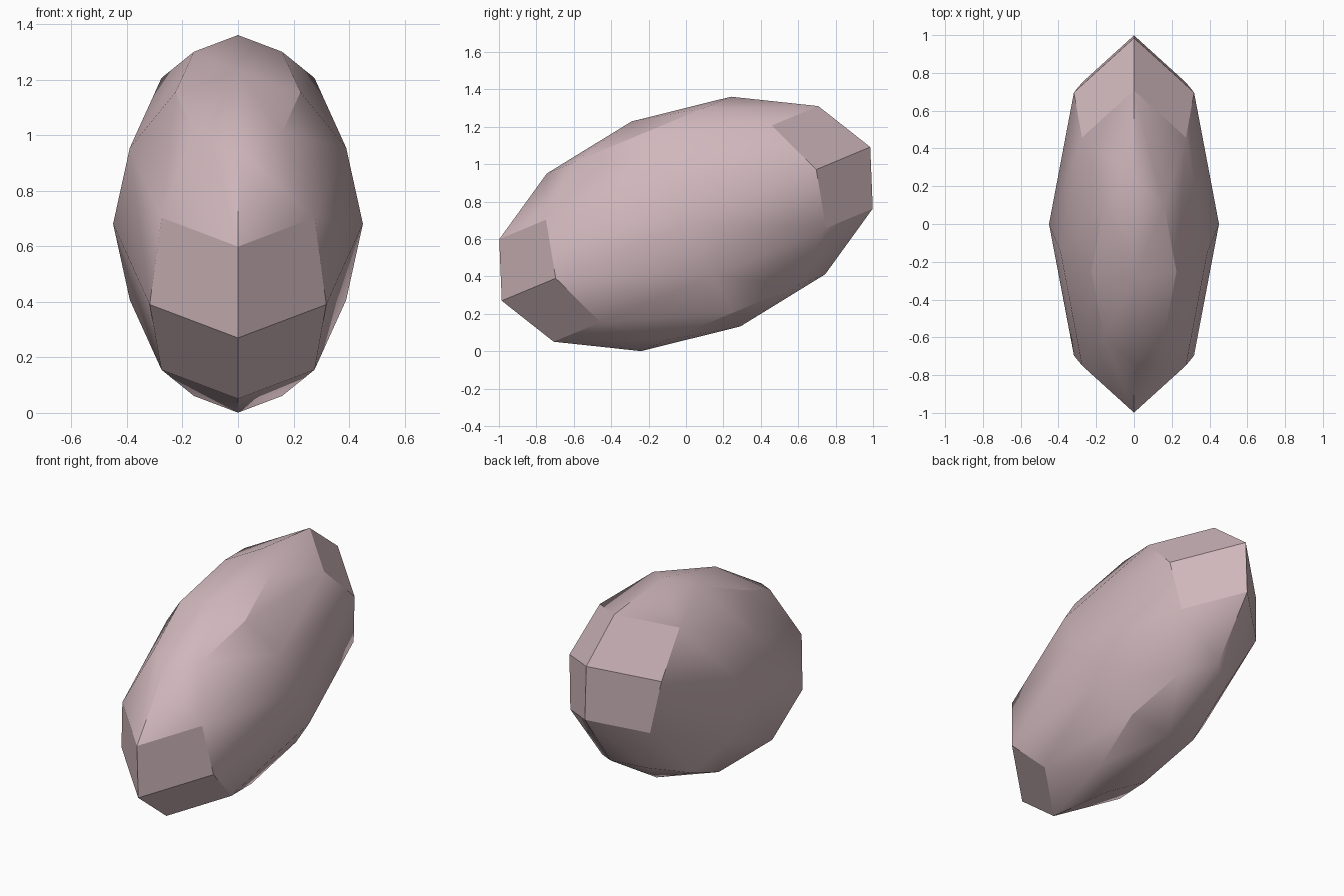
import bpy, bmesh, math
from mathutils import Matrix

if "Cube" in bpy.data.objects:
    bpy.data.objects.remove(bpy.data.objects["Cube"], do_unlink=True)

# Dusty pink material
mat = bpy.data.materials.new("dusty_pink")
mat.use_nodes = True
colour = (0.63, 0.474, 0.503, 1.0)
mat.diffuse_color = colour
mat.node_tree.nodes["Principled BSDF"].inputs["Base Color"].default_value = colour

# Low-poly sphere, stretched and leaned into a flattened, tilted pebble:
# matrix columns are the half-width, the long axis and the pole axis
stretch = Matrix(((0.45, 0.0,    0.0,   0.0),
                  (0.0,  0.985, -0.291, 0.0),
                  (0.0,  0.411,  0.548, 0.681),
                  (0.0,  0.0,    0.0,   1.0)))
bm = bmesh.new()
bmesh.ops.create_uvsphere(bm, u_segments=8, v_segments=6, radius=1.0, matrix=stretch)
bmesh.ops.recalc_face_normals(bm, faces=bm.faces)
mesh = bpy.data.meshes.new("pebble_body")
bm.to_mesh(mesh)
bm.free()
mesh.materials.append(mat)

body = bpy.data.objects.new("pebble_body", mesh)
bpy.context.collection.objects.link(body)

# Smooth sides, crisp edges at the two ends
bpy.ops.object.select_all(action="DESELECT")
body.select_set(True)
bpy.context.view_layer.objects.active = body
bpy.ops.object.shade_smooth_by_angle(angle=math.radians(30))
